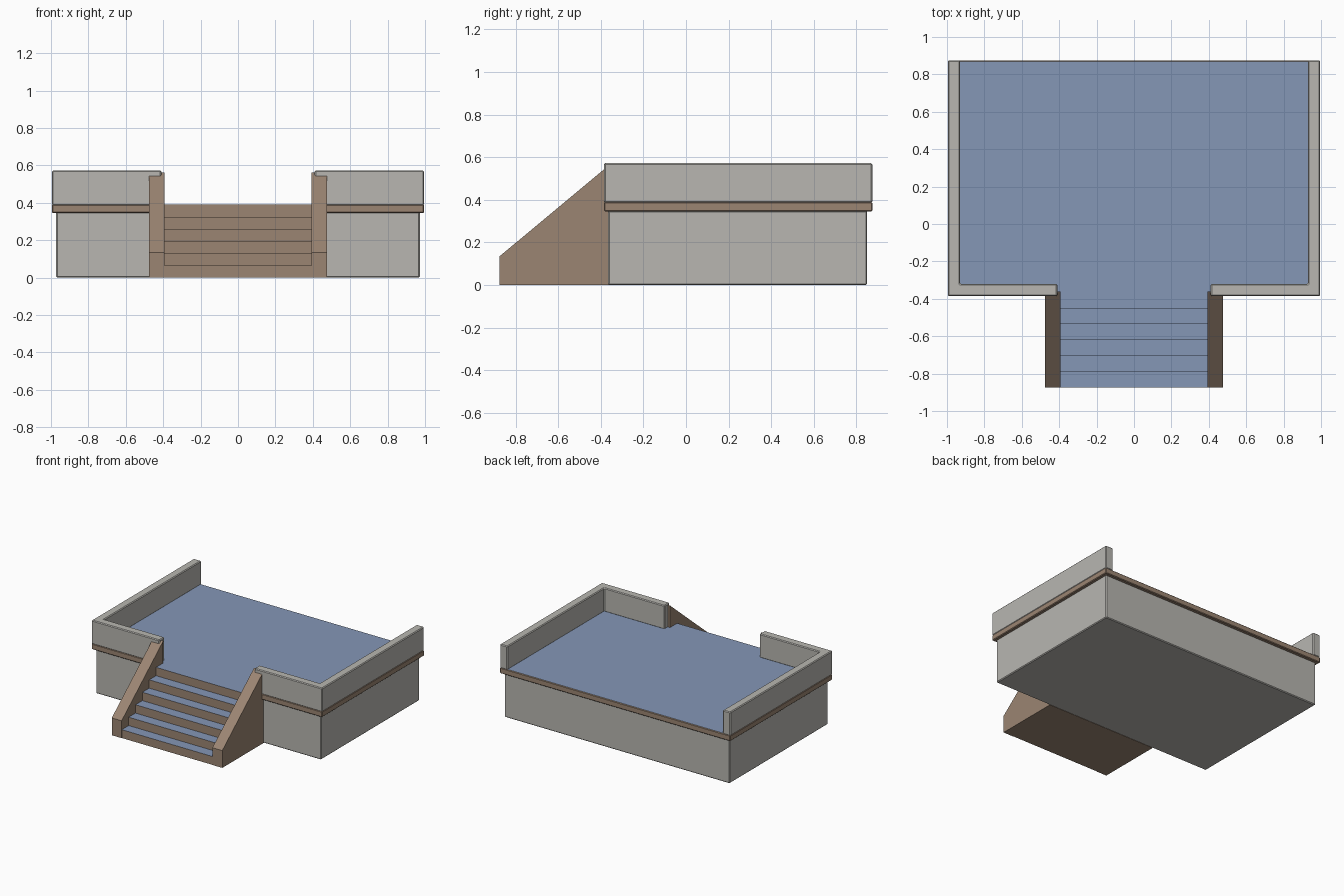
import bpy, bmesh
from mathutils import Vector

if "Cube" in bpy.data.objects:
    bpy.data.objects.remove(bpy.data.objects["Cube"])


def material(name, rgb):
    m = bpy.data.materials.new(name)
    m.diffuse_color = (*rgb, 1)
    m.use_nodes = True
    m.node_tree.nodes["Principled BSDF"].inputs["Base Color"].default_value = m.diffuse_color
    return m


GREY = material("stone_grey", (0.48, 0.47, 0.44))
BROWN = material("brown_trim", (0.33, 0.235, 0.17))
BLUE = material("blue_floor", (0.235, 0.31, 0.47))


def prism(name, profile, start, end, axis, mats, bevel=0.0):
    """Extrude a 2D profile along z (profile in x, y) or x (profile in y, z)."""
    def place(p, t):
        return (p[0], p[1], t) if axis == "z" else (t, p[0], p[1])

    bm = bmesh.new()
    face = bm.faces.new([bm.verts.new(place(p, start)) for p in profile])
    new = bmesh.ops.extrude_face_region(bm, geom=[face])["geom"]
    shift = Vector(place((0, 0), end - start))
    bmesh.ops.translate(bm, vec=shift,
                        verts=[v for v in new if isinstance(v, bmesh.types.BMVert)])
    bmesh.ops.recalc_face_normals(bm, faces=bm.faces)
    if bevel:
        bmesh.ops.bevel(bm, geom=bm.edges[:], offset=bevel, segments=1,
                        affect="EDGES", profile=0.5)
    # the second material covers the level, upward faces
    bm.normal_update()
    for f in bm.faces:
        f.material_index = 1 if len(mats) > 1 and f.normal.z > 0.95 else 0
    mesh = bpy.data.meshes.new(name)
    bm.to_mesh(mesh)
    bm.free()
    for m in mats:
        mesh.materials.append(m)
    obj = bpy.data.objects.new(name, mesh)
    bpy.context.collection.objects.link(obj)
    return obj


def rect(x, y0, y1):
    return [(-x, y0), (x, y0), (x, y1), (-x, y1)]


FRONT, BACK, FLOOR = -0.385, 0.875, 0.39

# Foundation block and overhanging floor slab
prism("foundation", rect(0.972, -0.365, 0.85), 0.0, 0.35, "z", [GREY], 0.006)
prism("floor_slab", rect(0.995, FRONT, BACK), 0.345, FLOOR, "z", [BROWN, BLUE], 0.005)

# Steps as one stair-shaped profile
STEPS, START, RUN = 6, -0.873, 0.0845
rise = FLOOR / STEPS
stairs = [(START, 0.0)]
for i in range(STEPS):
    y = START + i * RUN
    stairs.append((y, (i + 1) * rise))
    stairs.append((y + RUN if i < STEPS - 1 else FRONT + 0.005, (i + 1) * rise))
    if i == 0:
        continue
stairs += [(FRONT + 0.005, 0.347), (-0.362, 0.347), (-0.362, 0.0)]
prism("steps", stairs, -0.396, 0.396, "x", [BROWN, BLUE])

# Parapet walls and sloped stair sides, one of each per side
side_profile = [(START - 0.002, 0.0), (START - 0.002, 0.135), (-0.362, 0.562), (-0.362, 0.0)]
for s, side in ((-1, "left"), (1, "right")):
    wall = [(0.41, FRONT), (0.995, FRONT), (0.995, BACK),
            (0.93, BACK), (0.93, -0.32), (0.41, -0.32)]
    prism("parapet_" + side, [(s * x, y) for x, y in wall], 0.386, 0.572, "z", [GREY], 0.006)
    prism("stair_side_" + side, side_profile, s * 0.392, s * 0.477, "x", [BROWN])
